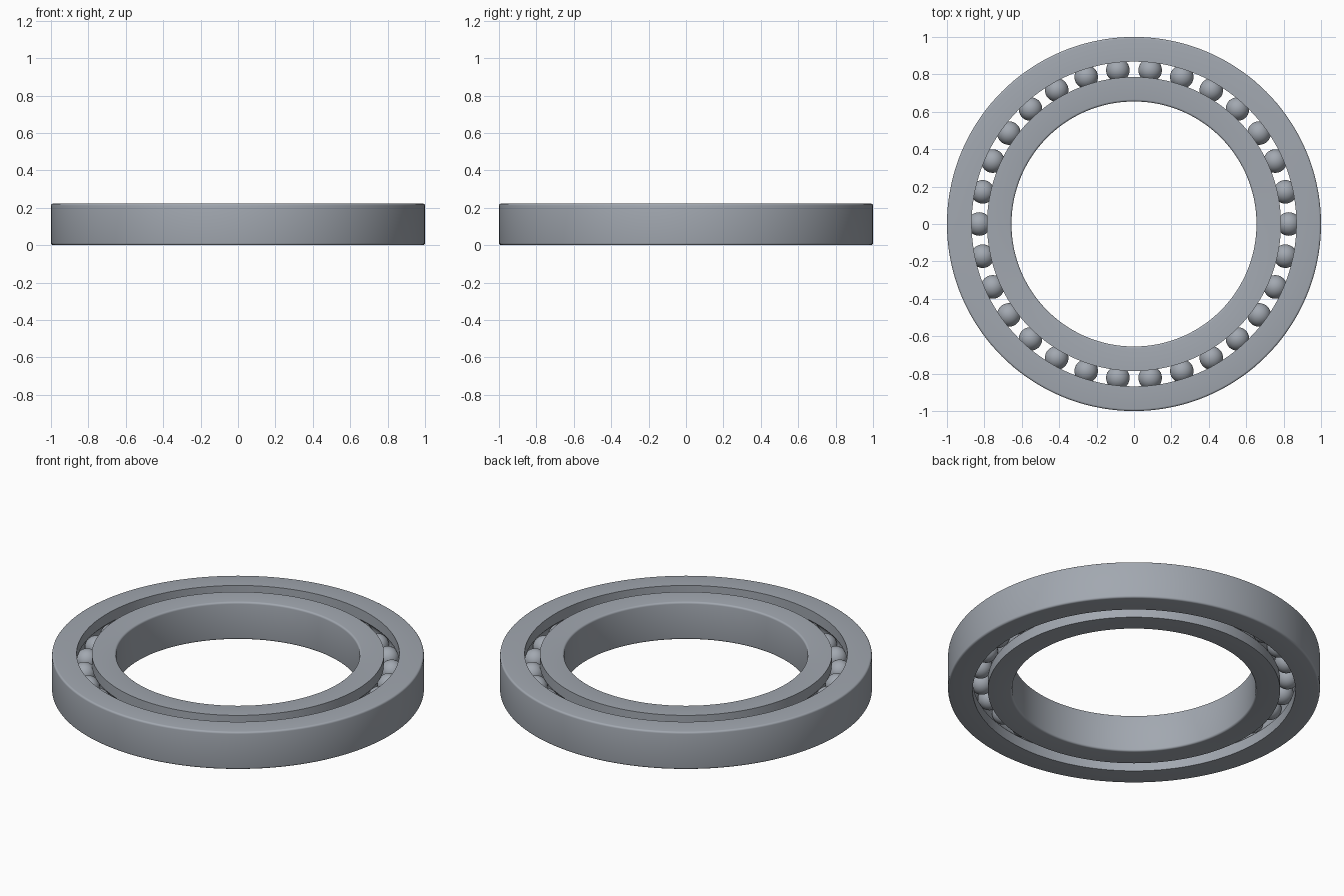
import bpy, bmesh
from math import pi, sin, cos, acos, radians
from mathutils import Vector, Matrix

cube = bpy.data.objects.get("Cube")
if cube:
    bpy.data.objects.remove(cube, do_unlink=True)

HEIGHT = 0.222
MID = HEIGHT / 2
PITCH = 0.827        # radius of the circle of ball centres
BALL = 0.063
GROOVE = BALL + 0.001
ROUND = 0.011        # edge rounding
BALLS = 30
SEGMENTS = 144

steel = bpy.data.materials.new("steel grey")
steel.use_nodes = True
colour = (0.36, 0.39, 0.435, 1)
steel.diffuse_color = colour
steel.node_tree.nodes["Principled BSDF"].inputs["Base Color"].default_value = colour


def add_object(name, bm):
    mesh = bpy.data.meshes.new(name)
    bmesh.ops.recalc_face_normals(bm, faces=bm.faces)
    bm.to_mesh(mesh)
    bm.free()
    mesh.materials.append(steel)
    obj = bpy.data.objects.new(name, mesh)
    bpy.context.collection.objects.link(obj)
    bpy.ops.object.select_all(action='DESELECT')
    obj.select_set(True)
    bpy.context.view_layer.objects.active = obj
    bpy.ops.object.shade_smooth_by_angle(angle=radians(28))
    return obj


def race_ring(name, plain, grooved):
    """Lathe a ring with a rounded plain wall and a ball groove in the other wall."""
    side = 1 if plain > grooved else -1
    profile = []
    # rounded corners of the plain wall, bottom then top
    for z, start in ((ROUND, -pi / 2), (HEIGHT - ROUND, 0)):
        for i in range(5):
            a = start + i * pi / 8
            profile.append((plain + side * ROUND * (cos(a) - 1), z + ROUND * sin(a)))
    # grooved wall, top to bottom
    profile.append((grooved, HEIGHT))
    half = acos(abs(grooved - PITCH) / GROOVE)
    for i in range(13):
        a = half * (1 - i / 6)
        profile.append((PITCH + side * GROOVE * cos(a), MID + GROOVE * sin(a)))
    profile.append((grooved, 0))

    bm = bmesh.new()
    verts = [bm.verts.new((r, 0, z)) for r, z in profile]
    edges = [bm.edges.new((v, verts[i - 1])) for i, v in enumerate(verts)]
    bmesh.ops.spin(bm, geom=verts + edges, cent=(0, 0, 0), axis=(0, 0, 1),
                   angle=2 * pi, steps=SEGMENTS, use_merge=True)
    bmesh.ops.remove_doubles(bm, verts=bm.verts, dist=1e-5)
    return add_object(name, bm)


# Rings
race_ring("outer_ring", 1.0, 0.868)
race_ring("inner_ring", 0.655, 0.786)

# Balls between the rings
bm = bmesh.new()
for i in range(BALLS):
    turn = Matrix.Rotation(2 * pi * i / BALLS, 4, 'Z')
    place = turn @ Matrix.Translation(Vector((PITCH, 0, MID)))
    bmesh.ops.create_uvsphere(bm, u_segments=32, v_segments=16, radius=BALL, matrix=place)
add_object("balls", bm)
